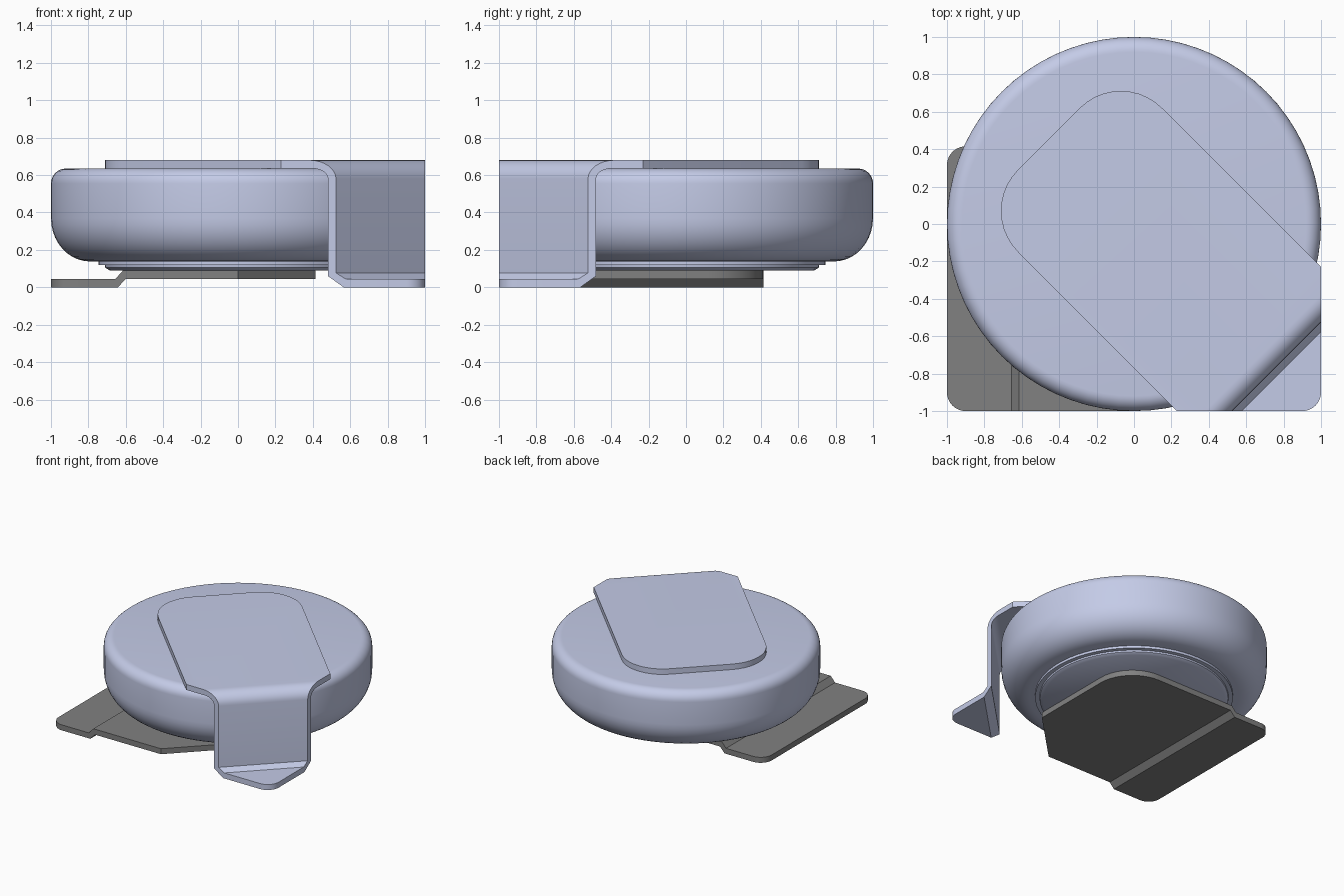
import bpy, bmesh, math
from mathutils import Vector

cube = bpy.data.objects.get("Cube")
if cube:
    bpy.data.objects.remove(cube, do_unlink=True)


def material(name, color):
    m = bpy.data.materials.new(name)
    m.use_nodes = True
    m.diffuse_color = color
    m.node_tree.nodes["Principled BSDF"].inputs["Base Color"].default_value = color
    return m


silver = material("pale blue metal", (0.59, 0.638, 0.855, 1))
grey = material("dark grey metal", (0.22, 0.22, 0.22, 1))


def make_object(name, bm, mat):
    bmesh.ops.recalc_face_normals(bm, faces=bm.faces)
    mesh = bpy.data.meshes.new(name)
    bm.to_mesh(mesh)
    bm.free()
    mesh.materials.append(mat)
    ob = bpy.data.objects.new(name, mesh)
    bpy.context.collection.objects.link(ob)
    return ob


def activate(ob):
    bpy.ops.object.select_all(action='DESELECT')
    ob.select_set(True)
    bpy.context.view_layer.objects.active = ob


def smooth(ob, degrees):
    activate(ob)
    bpy.ops.object.shade_smooth_by_angle(angle=math.radians(degrees))


def lathe(name, profile, mat, segments=72):
    bm = bmesh.new()
    verts = [bm.verts.new((r, 0, z)) for r, z in profile]
    edges = [bm.edges.new(pair) for pair in zip(verts, verts[1:])]
    bmesh.ops.spin(bm, geom=verts + edges, cent=(0, 0, 0), axis=(0, 0, 1),
                   angle=math.tau, steps=segments)
    bmesh.ops.remove_doubles(bm, verts=bm.verts, dist=0.0005)
    ob = make_object(name, bm, mat)
    smooth(ob, 40)
    return ob


def prism(name, points, direction, mat):
    bm = bmesh.new()
    face = bm.faces.new([bm.verts.new(p) for p in points])
    new = bmesh.ops.extrude_face_region(bm, geom=[face])["geom"]
    bmesh.ops.translate(bm, vec=direction,
                        verts=[v for v in new if isinstance(v, bmesh.types.BMVert)])
    return make_object(name, bm, mat)


def rounded(corners, steps=10):
    """Outline through (x, y, radius) corners, with arcs where radius > 0."""
    pts = []
    for i, (x, y, r) in enumerate(corners):
        p = Vector((x, y))
        if r == 0:
            pts.append(p)
            continue
        a = (Vector(corners[i - 1][:2]) - p).normalized()
        b = (Vector(corners[(i + 1) % len(corners)][:2]) - p).normalized()
        half = a.angle(b) / 2
        centre = p + (a + b).normalized() * r / math.sin(half)
        start = p + a * r / math.tan(half) - centre
        end = p + b * r / math.tan(half) - centre
        sweep = start.angle(end)
        for k in range(steps + 1):
            t = k / steps
            pts.append(centre + (start * math.sin((1 - t) * sweep)
                                 + end * math.sin(t * sweep)) / math.sin(sweep))
    return pts


def arc(cx, cz, rx, rz, steps=8):
    angles = [math.pi / 2 * (1 - k / steps) for k in range(steps + 1)]
    return [(cx + rx * math.cos(a), cz + rz * math.sin(a)) for a in angles]


def bent_plate(name, section, y, direction, outline, mat):
    """Bent sheet section swept along its fold, trimmed to a plan outline."""
    ob = prism(name, [(x, y, z) for x, z in section], direction, mat)
    cutter = prism("trim_cutter", [(p.x, p.y, -0.5) for p in rounded(outline)],
                   (0, 0, 2), mat)
    cutter.hide_render = True
    mod = ob.modifiers.new("trim", 'BOOLEAN')
    mod.operation = 'INTERSECT'
    mod.solver = 'EXACT'
    mod.object = cutter
    activate(ob)
    bpy.ops.object.modifier_apply(modifier=mod.name)
    bpy.data.objects.remove(cutter, do_unlink=True)
    smooth(ob, 25)
    return ob


# Round can with a soft top rim and a bulging lower wall
rim = arc(0.92, 0.555, 0.08, 0.08)
belly = [(1 - 0.21 * (1 - math.cos(a)), 0.37 - 0.232 * math.sin(a))
         for a in [math.pi / 2 * k / 10 for k in range(11)]]
lathe("can_body", [(0, 0.635)] + rim + belly + [(0.7, 0.138), (0, 0.138)], silver)

# Stepped base cap below the can
lathe("base_cap", [(0, 0.14), (0.745, 0.14), (0.745, 0.118), (0.712, 0.118),
                   (0.71, 0.105), (0.685, 0.09), (0, 0.09)], silver)

# Upper terminal: strap over the top, folded down to a corner foot
outer_bend = arc(0.38, 0.58, 0.144, 0.1)
inner_bend = arc(0.4, 0.58, 0.081, 0.055)[::-1]
upper_section = ([(-2.2, 0.68)] + outer_bend
                 + [(0.524, 0.077), (0.575, 0.045), (1.3, 0.045), (1.3, 0),
                    (0.565, 0), (0.481, 0.06)]
                 + inner_bend + [(-2.2, 0.635)])
upper_section = [(x - 0.5, z) for x, z in upper_section]
upper_outline = [(0.23, -1, 0), (1, -1, 0.1), (1, -0.23, 0),
                 (-0.07, 0.84, 0.31), (-0.84, 0.07, 0.31)]
bent_plate("upper_terminal", upper_section, -1.5, (2.8, 2.8, 0),
           upper_outline, silver)

# Lower terminal: plate under the base, stepped down to a side foot
lower_section = [(-1.2, 0), (-0.642, 0), (-0.6, 0.045), (0.6, 0.045),
                 (0.6, 0.09), (-0.615, 0.09), (-0.655, 0.045), (-1.2, 0.045)]
lower_outline = [(-1, -1, 0.1), (0, -1, 0), (0.415, -0.585, 0),
                 (0.415, 0.415, 0.31), (-1, 0.415, 0.1)]
bent_plate("lower_terminal", lower_section, -1.5, (0, 2.5, 0),
           lower_outline, grey)
